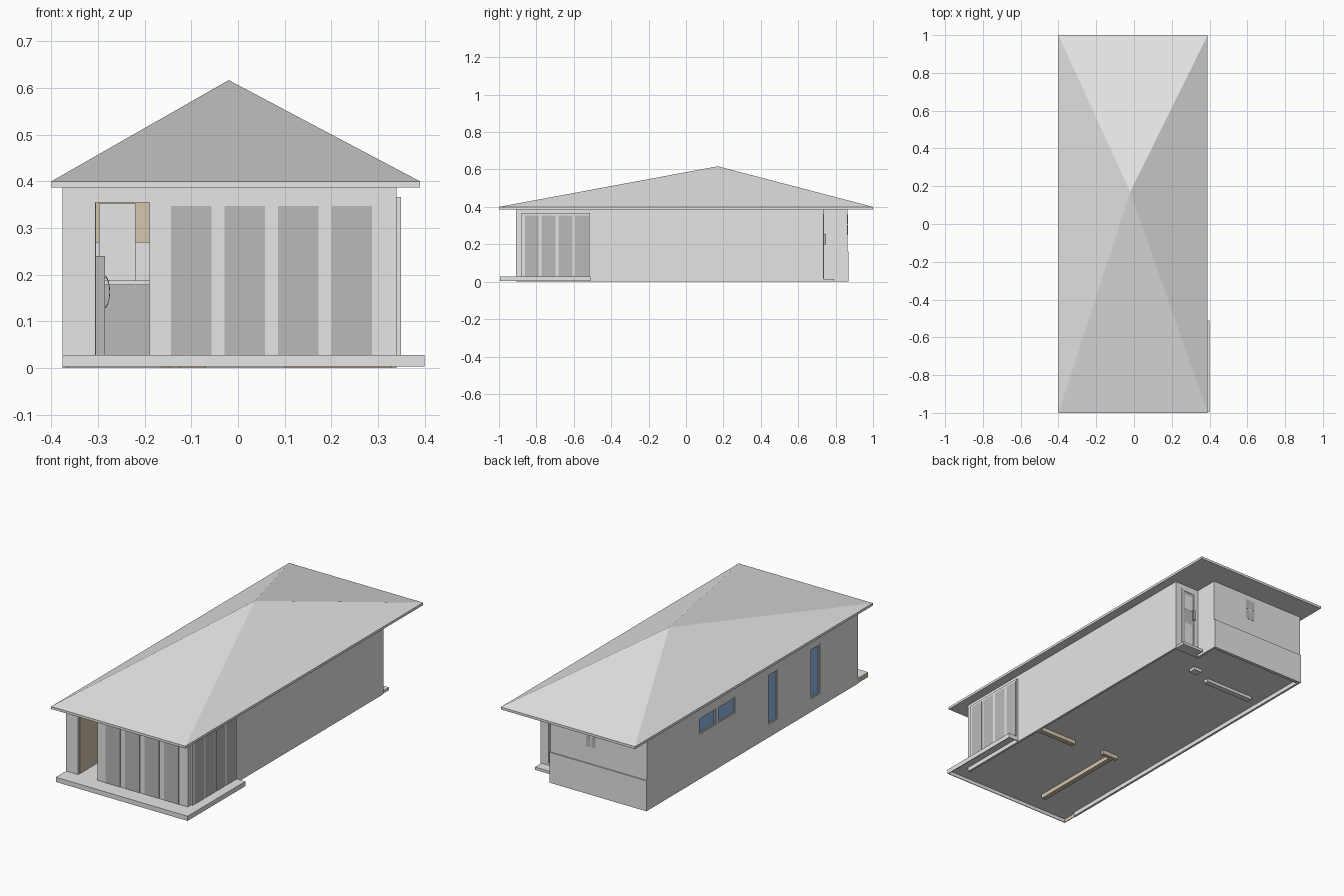
import bpy
import bmesh
import math

if "Cube" in bpy.data.objects:
    bpy.data.objects.remove(bpy.data.objects["Cube"], do_unlink=True)


def material(name, rgb):
    m = bpy.data.materials.new(name)
    m.use_nodes = True
    m.diffuse_color = (*rgb, 1)
    m.node_tree.nodes["Principled BSDF"].inputs["Base Color"].default_value = (*rgb, 1)
    return m


white = material("pale plaster", (0.79, 0.79, 0.79))
grey = material("grey panel", (0.49, 0.49, 0.49))
tan = material("tan interior", (0.66, 0.57, 0.42))
blue = material("blue glass", (0.29, 0.48, 0.78))


def add_mesh(name, bm, mat):
    bmesh.ops.recalc_face_normals(bm, faces=bm.faces)
    mesh = bpy.data.meshes.new(name)
    bm.to_mesh(mesh)
    bm.free()
    mesh.materials.append(mat)
    ob = bpy.data.objects.new(name, mesh)
    bpy.context.scene.collection.objects.link(ob)
    return ob


def box(name, x, y, z, mat=white):
    """Box from (low, high) ranges on each axis."""
    bm = bmesh.new()
    bmesh.ops.create_cube(bm, size=1)
    for v in bm.verts:
        v.co = [r[0] + (c + 0.5) * (r[1] - r[0]) for c, r in zip(v.co, (x, y, z))]
    return add_mesh(name, bm, mat)


def cut(wall, x, y, z):
    """Cut a box-shaped opening through a wall."""
    cutter = box("opening_cutter", x, y, z)
    cutter.hide_render = True
    mod = wall.modifiers.new("opening", "BOOLEAN")
    mod.operation = "DIFFERENCE"
    mod.solver = "EXACT"
    mod.object = cutter
    bpy.context.view_layer.objects.active = wall
    bpy.ops.object.modifier_apply(modifier=mod.name)
    bpy.data.objects.remove(cutter, do_unlink=True)


def frame(name, axis, plane, u, z, width, mat=white):
    """Rectangular border on a wall whose normal runs along the axis."""
    inner = (u[0] + width, u[1] - width)
    parts = [((u[0], inner[0]), z), ((inner[1], u[1]), z),
             (inner, (z[0], z[0] + width)), (inner, (z[1] - width, z[1]))]
    for side, (ru, rz) in zip(("first_side", "second_side", "sill", "head"), parts):
        x, y = (plane, ru) if axis == "x" else (ru, plane)
        box(f"{name}_{side}", x, y, rz, mat)


LEFT, RIGHT = 0.34, -0.376
FRONT, BACK = -0.908, 0.864
RECESS_X, RECESS_Y = 0.194, 0.736
THICK, TOP, FLOOR = 0.012, 0.39, 0.028
SHEET = (0.022, FLOOR)
SKIRT = (0.003, FLOOR)

# Thin floor sheets, hollow underneath
box("house_floor", (RIGHT, LEFT), (-0.51, RECESS_Y), SHEET)
box("back_floor", (RIGHT, RECESS_X), (RECESS_Y, BACK), SHEET)
box("terrace_floor", (RIGHT, 0.40), (-0.995, -0.51), SHEET)
box("terrace_front_edge", (RIGHT, 0.40), (-0.995, -0.991), SKIRT)
box("terrace_left_edge", (0.396, 0.40), (-0.991, -0.51), SKIRT)
box("terrace_back_edge", (LEFT, 0.396), (-0.514, -0.51), SKIRT)
box("terrace_right_edge", (RIGHT, RIGHT + 0.004), (-0.991, FRONT), SKIRT, tan)
box("entry_step", (0.21, 0.335), (RECESS_Y, 0.79), (0, 0.015))

# Outer walls, with a notch for the back entry
right_wall = box("right_wall", (RIGHT, RIGHT + THICK), (FRONT, BACK), (0, TOP))
box("left_wall", (LEFT - THICK, LEFT), (FRONT, RECESS_Y), (0, TOP))
box("entry_wall", (RECESS_X - THICK, LEFT), (RECESS_Y - THICK, RECESS_Y), (0, TOP))
box("recess_wall", (RECESS_X - THICK, RECESS_X), (RECESS_Y, BACK), (0, TOP))
box("back_wall", (RIGHT, RECESS_X), (BACK - THICK, BACK), (0, TOP))
box("back_plinth", (RIGHT, RECESS_X), (BACK, 0.87), (0, 0.162))

# Front wall with the open doorway
front_wall = box("front_wall", (RIGHT, LEFT), (FRONT, FRONT + THICK), (FLOOR, TOP))
cut(front_wall, (-0.305, -0.19), (FRONT - 0.1, FRONT + 0.1), (0, 0.355))

# Tall panels on the front and the left side
for i in range(4):
    x = -0.1435 + 0.1147 * i
    box(f"front_panel_{i}", (x, x + 0.0865), (FRONT - 0.001, FRONT), (FLOOR, 0.347), grey)
    y = -0.861 + 0.0896 * i
    box(f"side_panel_{i}", (0.345, 0.35), (y, y + 0.0745), (FLOOR, 0.354), grey)
box("side_panel_frame", (LEFT, 0.349), (-0.88, -0.512), (FLOOR, 0.366))

# Hip roof: thin eave slab under an off-centre pyramid
box("roof_eave", (-0.40, 0.39), (-1, 1), (0.387, 0.40))
bm = bmesh.new()
base = [bm.verts.new((x, y, 0.40)) for x, y in
        ((-0.40, -1), (0.39, -1), (0.39, 1), (-0.40, 1))]
apex = bm.verts.new((-0.02, 0.17, 0.617))
for i in range(4):
    bm.faces.new((base[i], base[(i + 1) % 4], apex))
bm.faces.new(base)
add_mesh("hip_roof", bm, white)

# Recessed windows in the right wall
windows = [("high_window_a", (0.285, 0.425), (0.24, 0.325)),
           ("high_window_b", (0.125, 0.268), (0.24, 0.325)),
           ("tall_window_a", (-0.232, -0.155), (0.07, 0.335)),
           ("tall_window_b", (-0.588, -0.51), (0.07, 0.335))]
for name, y, z in windows:
    cut(right_wall, (RIGHT - 0.1, RIGHT + 0.1), y, z)
    box(name + "_glass", (RIGHT + 0.006, RIGHT + 0.01), y, z, blue)
    frame(name, "x", (RIGHT + 0.002, RIGHT + THICK), y, z, 0.006)

# Small twin window on the back wall
for i in range(2):
    x = -0.073 + 0.03 * i
    for j, z in enumerate(((0.25, 0.302), (0.308, 0.36))):
        box(f"back_pane_{i}_{j}", (x, x + 0.025), (BACK, BACK + 0.001), z, grey)

# Back entry door
box("back_door", (0.215, 0.30), (RECESS_Y, RECESS_Y + 0.001), (0.02, 0.36), grey)
frame("back_door_frame", "y", (RECESS_Y, RECESS_Y + 0.003), (0.213, 0.302), (0.018, 0.362), 0.01)
box("back_door_upper", (0.235, 0.28), (RECESS_Y, RECESS_Y + 0.002), (0.25, 0.335))
box("back_door_lower", (0.235, 0.28), (RECESS_Y, RECESS_Y + 0.002), (0.05, 0.17))
box("back_door_handle", (0.22, 0.232), (RECESS_Y, RECESS_Y + 0.012), (0.20, 0.255), grey)

# Interior walls, some reaching below the floor sheet
box("hall_right_wall", (RIGHT + THICK, -0.304), (FRONT + THICK, -0.33), (FLOOR, 0.387), tan)
box("hall_left_wall", (-0.148, -0.122), (-0.875, -0.345), (0, 0.387), tan)
box("hall_end_wall", (-0.304, -0.148), (-0.36, -0.345), (FLOOR, 0.387), tan)
box("hall_wall_return", (-0.165, -0.07), (-0.345, -0.325), (0, 0.387), tan)
box("room_divider", (0.10, LEFT - THICK), (-0.372, -0.345), (0, 0.387), tan)

# Bathroom bases under the floor sheet
box("tub_base", (-0.30, -0.01), (0.54, 0.57), (0.006, 0.024))
box("toilet_base", (0.07, 0.12), (0.58, 0.62), (0.006, 0.024))

# Hall fittings seen through the doorway
box("hall_cabinet", (-0.285, -0.148), (-0.42, -0.36), (FLOOR, 0.178), grey)
box("hall_counter", (-0.29, -0.148), (-0.425, -0.36), (0.178, 0.187))
box("hall_splashback", (-0.304, -0.148), (-0.365, -0.36), (0.187, 0.27))
box("hall_cupboard", (-0.298, -0.22), (-0.40, -0.36), (0.187, 0.333))
box("hall_cupboard_top", (-0.298, -0.22), (-0.402, -0.36), (0.333, 0.352))
box("hall_door_leaf", (-0.304, -0.285), (-0.56, -0.47), (FLOOR, 0.24), grey)
bpy.ops.mesh.primitive_torus_add(major_radius=0.034, minor_radius=0.002, major_segments=20,
                                 minor_segments=6, location=(-0.287, -0.52, 0.163),
                                 rotation=(math.pi / 2, 0, 0))
handle = bpy.context.object
handle.name = "hall_door_handle"
handle.scale.x = 0.35
handle.data.materials.append(tan)
